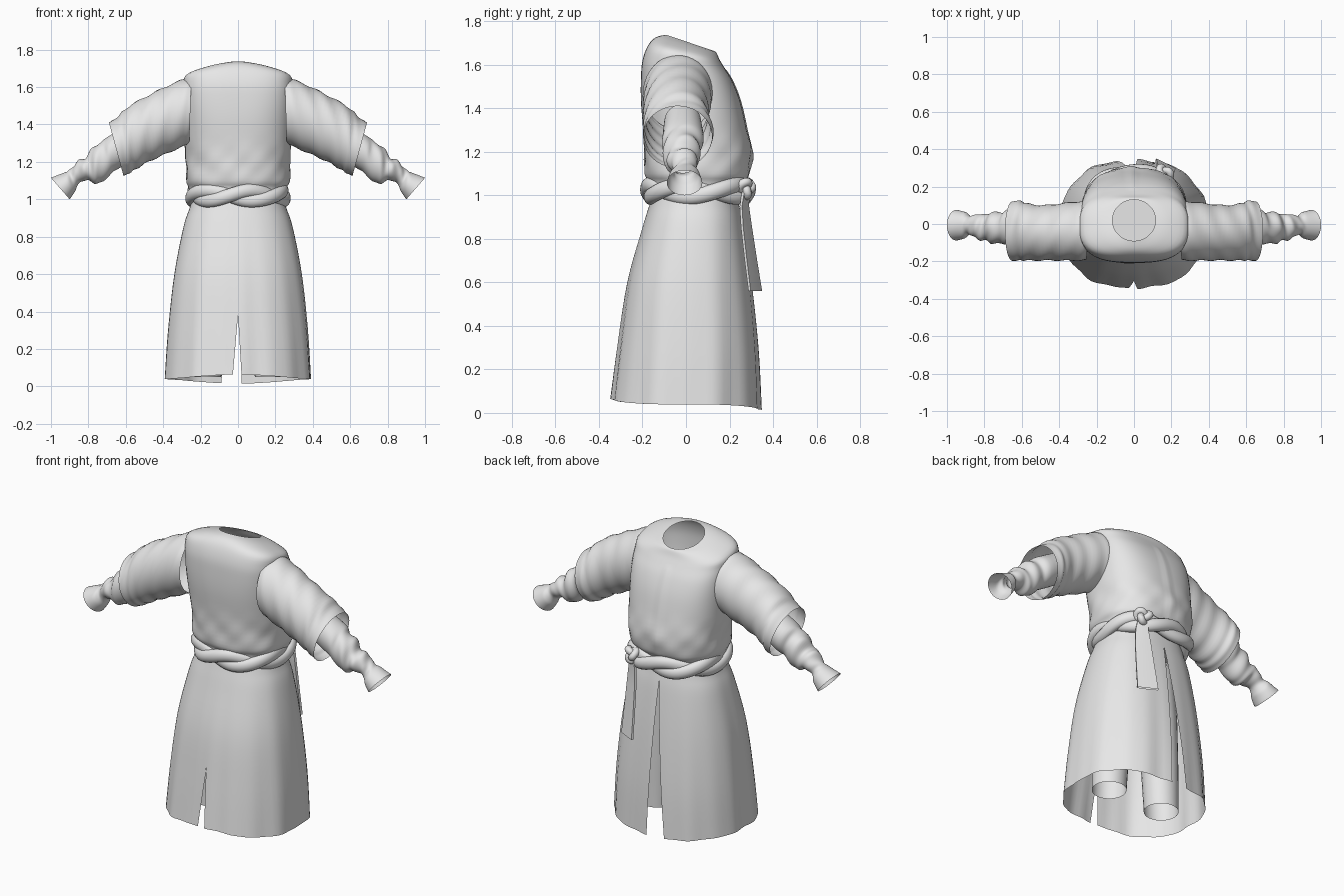
import bpy, bmesh, math
from mathutils import Vector

if "Cube" in bpy.data.objects:
    bpy.data.objects.remove(bpy.data.objects["Cube"])

cloth = bpy.data.materials.new("grey_cloth")
cloth.diffuse_color = (0.8, 0.8, 0.8, 1)
cloth.use_nodes = True
cloth.node_tree.nodes["Principled BSDF"].inputs["Base Color"].default_value = cloth.diffuse_color


def spline(rows, steps=4):
    """Smoothly interpolate rows of section parameters."""
    out = []
    n = len(rows)
    for i in range(n - 1):
        p = [rows[max(0, min(n - 1, i + k))] for k in (-1, 0, 1, 2)]
        for s in range(steps):
            t = s / steps
            out.append([0.5 * (2 * b + (c - a) * t + (2 * a - 5 * b + 4 * c - d) * t * t
                               + (3 * b - a - 3 * c + d) * t ** 3) for a, b, c, d in zip(*p)])
    return out + [list(rows[-1])]


def loft(name, rings, closed=True, cap=False, loop=False):
    """Skin a list of equal-length point rows."""
    bm = bmesh.new()
    rows = [[bm.verts.new(p) for p in ring] for ring in rings]
    n = len(rows[0])
    if loop:
        rows.append(rows[0])
    for a, b in zip(rows, rows[1:]):
        for i in range(n if closed else n - 1):
            j = (i + 1) % n
            bm.faces.new((a[i], a[j], b[j], b[i]))
    if cap:
        bm.faces.new(rows[0])
    return finish(name, bm)


def finish(name, bm):
    bmesh.ops.remove_doubles(bm, verts=bm.verts, dist=0.0005)
    bmesh.ops.recalc_face_normals(bm, faces=bm.faces)
    me = bpy.data.meshes.new(name)
    bm.to_mesh(me)
    bm.free()
    me.materials.append(cloth)
    ob = bpy.data.objects.new(name, me)
    bpy.context.collection.objects.link(ob)
    bpy.context.view_layer.objects.active = ob
    for o in bpy.context.selected_objects:
        o.select_set(False)
    ob.select_set(True)
    bpy.ops.object.shade_smooth_by_angle(angle=math.radians(50))
    return ob


def oval(th, a, b, n):
    """Rounded-box outline; angle 0 is front, pi is back."""
    s, c = math.sin(th), math.cos(th)
    r = (abs(s / a) ** n + abs(c / b) ** n) ** (-1 / n)
    return r * s, -r * c


# Torso: z, half width, front y, back y, tilt, squareness
torso = [(1.00, .25, -.17, .25, 0, 2.4), (1.06, .262, -.172, .27, 0, 2.4),
         (1.10, .277, -.188, .29, 0, 2.4), (1.19, .277, -.192, .302, 0, 2.4),
         (1.30, .285, -.197, .28, 0, 2.5), (1.43, .290, -.207, .25, 0, 2.7),
         (1.53, .291, -.207, .215, -.04, 2.9), (1.60, .291, -.20, .18, -.10, 2.9),
         (1.655, .280, -.175, .155, -.2, 2.8), (1.69, .19, -.14, .14, -.25, 2.3),
         (1.70, .115, -.09, .13, -.34, 2.0)]
rings = []
for z, a, y0, y1, tilt, n in spline(torso):
    ring = []
    cy, b = (y0 + y1) / 2, (y1 - y0) / 2
    fade = max(0, 1 - abs(z - 1.17) / .17)
    for i in range(72):
        th = math.tau * i / 72
        fold = 1 + .014 * fade * math.sin(7 * th + 30 * z) + .008 * fade * math.sin(13 * th - 45 * z)
        if i in (36, 37) and z < 1.6:          # overlapping back opening
            fold += .018
        x, y = oval(th, a * fold, b * fold, n)
        ring.append((x, cy + y, z + tilt * y))
    rings.append(ring)
loft("torso", rings, cap=True)


def sleeve(name, rows, side, wave):
    """Rows hold top x, top z, bottom x, bottom z, front y, back y."""
    rings = []
    rows = spline(rows, 5)
    for k, (tx, tz, bx, bz, y0, y1) in enumerate(rows):
        ring = []
        u = k / (len(rows) - 1)
        for i in range(40):
            t = math.tau * i / 40
            w = 1 + wave * math.sin(math.pi * u) * math.sin(34 * u + 2 * math.sin(t + .7) + 2 * t)
            c, s = math.cos(t) * w, math.sin(t) * w
            ring.append((side * ((tx + bx) / 2 + c * (tx - bx) / 2),
                         (y0 + y1) / 2 + s * (y1 - y0) / 2,
                         (tz + bz) / 2 + c * (tz - bz) / 2))
        rings.append(ring)
    loft(name, rings)


outer = [(.25, 1.645, .26, 1.30, -.19, .12), (.30, 1.64, .29, 1.285, -.197, .12),
         (.40, 1.595, .38, 1.245, -.195, .11), (.50, 1.545, .47, 1.205, -.195, .10),
         (.60, 1.485, .54, 1.165, -.195, .11), (.645, 1.44, .58, 1.14, -.195, .125),
         (.69, 1.41, .612, 1.125, -.197, .12)]
inner = [(.55, 1.42, .50, 1.25, -.10, .07), (.69, 1.34, .63, 1.17, -.11, .08),
         (.73, 1.305, .68, 1.135, -.105, .06), (.78, 1.275, .73, 1.09, -.105, .065),
         (.81, 1.225, .765, 1.085, -.09, .05), (.85, 1.21, .80, 1.10, -.085, .055),
         (.88, 1.175, .84, 1.095, -.065, .045), (.905, 1.155, .862, 1.065, -.055, .045),
         (.935, 1.14, .875, 1.035, -.075, .065), (1.0, 1.115, .90, 1.0, -.088, .075)]
for side, label in ((-1, "left"), (1, "right")):
    sleeve(label + "_outer_sleeve", outer, side, .025)
    sleeve(label + "_inner_sleeve", inner, side, .055)

# Skirt: z, half width, front y, back y; split front and back
skirt = [(1.0, .245, -.155, .235), (.95, .26, -.17, .245), (.85, .293, -.20, .265),
         (.60, .342, -.268, .30), (.30, .375, -.312, .33), (.03, .392, -.343, .343)]
skirt_rows = spline(skirt, 5)


def skirt_point(row, th):
    z, a, y0, y1 = row
    low = max(0, min(1, (1 - z)))
    w = 1 + .012 * low * math.cos(10 * th) + .008 * low * math.sin(17 * th)
    x, y = oval(th, a * w, (y1 - y0) / 2 * w, 2.35)
    hem = (.022 + .028 * math.cos(th) ** 3) * low ** 4
    return Vector((x, y + (y0 + y1) / 2, z + hem - .012 * low ** 4))


bm = bmesh.new()
for side in (1, -1):
    grid = []
    for row in skirt_rows:
        z, depth = row[0], (row[3] - row[2]) / 2
        front = max(0, (.38 - z) / .38) * (.02 if side > 0 else .03)
        back = max(0, (.92 - z) / .92) * (.02 if side > 0 else .092)
        t0, t1 = front / depth, math.pi - back / depth
        grid.append([bm.verts.new(skirt_point(row, side * (t0 + (t1 - t0) * i / 40)))
                     for i in range(41)])
    for a, b in zip(grid, grid[1:]):
        for i in range(40):
            bm.faces.new((a[i], a[i + 1], b[i + 1], b[i]))
finish("skirt", bm)

# Trouser legs hanging inside the skirt
for side, label in ((-1, "left"), (1, "right")):
    rings = []
    for z, x, r in ((.05, .185, .095), (.3, .175, .102), (.6, .15, .115), (.9, .12, .118)):
        rings.append([(side * x + r * math.cos(math.tau * i / 28),
                       .01 + r * math.sin(math.tau * i / 28), z) for i in range(28)])
    loft(label + "_trouser_leg", rings)


# Belt: two strands twisted around each other
def belt_point(th, phase):
    tw = 2.5 * 2 * th / 2 + phase
    off = .013 * math.cos(tw)
    x, y = oval(th, .246 + off, .222 + off, 2.4)
    return Vector((x, y + .055, 1.02 + .027 * math.sin(tw)))


def tube(name, path, r_side, r_up):
    n = len(path)
    rings = []
    for i in range(n):
        t = (path[(i + 1) % n] - path[i - 1]).normalized()
        side = t.cross(Vector((0, 0, 1))).normalized()
        up = side.cross(t)
        rings.append([path[i] + side * r_side * math.cos(math.tau * k / 14)
                      + up * r_up * math.sin(math.tau * k / 14) for k in range(14)])
    return loft(name, rings, loop=True)


# each strand keeps whole turns so that it closes on itself
for k, label in enumerate(("first", "second")):
    path = []
    for i in range(120):
        th = math.tau * i / 120
        tw = 3 * th + k * math.pi + .6
        off = .012 * math.cos(tw)
        x, y = oval(th, .243 + off, .225 + off, 2.4)
        path.append(Vector((x, y + .055, 1.02 + .027 * math.sin(tw))))
    tube(label + "_belt_strand", path, .03, .037)

# Knot: a trefoil cord at the back
centre = Vector((.165, .275, 1.035))
out = Vector((.45, .89, 0)).normalized()
across = Vector((out.y, -out.x, 0))
path = []
for i in range(72):
    t = math.tau * i / 72
    path.append(centre + across * .0125 * (math.sin(t) + 2 * math.sin(2 * t))
                + Vector((0, 0, .0125)) * (math.cos(t) - 2 * math.cos(2 * t))
                - out * .016 * math.sin(3 * t))
tube("belt_knot", path, .02, .02)

# Belt tail hanging from the knot
rings = []
for z, w, d in ((1.03, .025, .27), (.95, .036, .262), (.85, .045, .272), (.7, .052, .292), (.56, .058, .312)):
    mid = Vector((.165, d, z))
    rings.append([mid + across * w * u + out * (v + .004 * math.cos(5 * u))
                  for u, v in ((-1, 0), (-.4, 0), (.4, 0), (1, 0), (1, .012), (.4, .016), (-.4, .016), (-1, .012))])
loft("belt_tail", rings)
